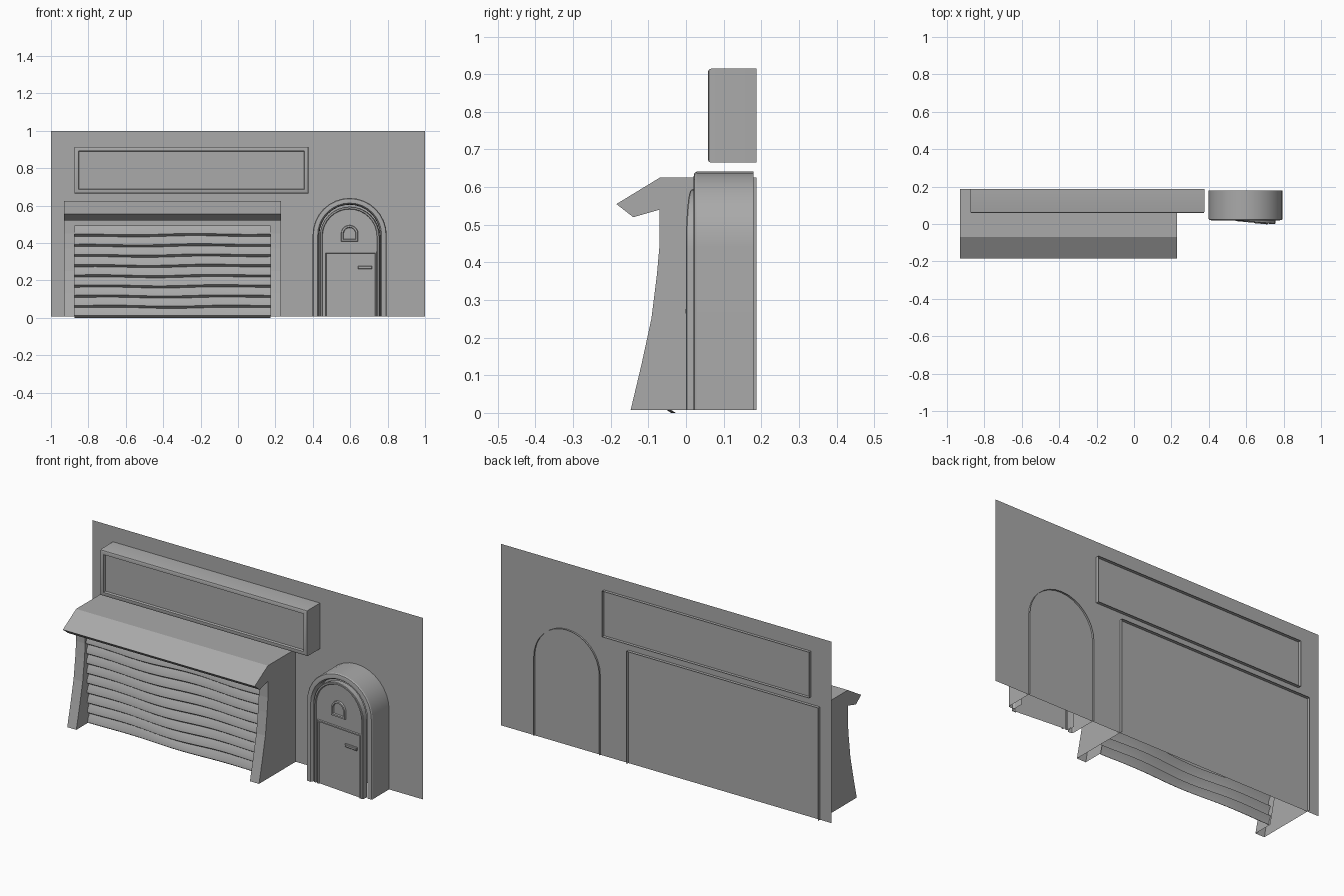
import bpy, bmesh, math
from mathutils import Vector

cube = bpy.data.objects.get("Cube")
if cube:
    bpy.data.objects.remove(cube, do_unlink=True)

grey = bpy.data.materials.new("plain_grey")
grey.use_nodes = True
grey.diffuse_color = (0.4, 0.4, 0.4, 1)
grey.node_tree.nodes["Principled BSDF"].inputs["Base Color"].default_value = (0.4, 0.4, 0.4, 1)

BASE, BACK = 0.008, 0.187


def loft(bm, rings, closed=False, cap=False):
    """Skin a strip of quads through successive rings of points."""
    rows = [[bm.verts.new(p) for p in ring] for ring in rings]
    for a, b in zip(rows, rows[1:]):
        n = len(a)
        for i in range(n if closed else n - 1):
            j = (i + 1) % n
            bm.faces.new((a[i], a[j], b[j], b[i]))
    if cap:
        bm.faces.new(rows[-1])


def finish(bm, name, location=(0, 0, 0), turn=0.0, smooth=False):
    """Weld, point the visible side to the front and add the object."""
    bmesh.ops.remove_doubles(bm, verts=bm.verts, dist=0.0001)
    bmesh.ops.recalc_face_normals(bm, faces=bm.faces)
    if sum(f.normal.y * f.calc_area() for f in bm.faces) > 1e-6:
        bmesh.ops.reverse_faces(bm, faces=bm.faces)
    mesh = bpy.data.meshes.new(name)
    bm.to_mesh(mesh)
    bm.free()
    mesh.materials.append(grey)
    ob = bpy.data.objects.new(name, mesh)
    bpy.context.collection.objects.link(ob)
    ob.location, ob.rotation_euler.z = location, turn
    if smooth:
        bpy.ops.object.select_all(action='DESELECT')
        ob.select_set(True)
        bpy.context.view_layer.objects.active = ob
        bpy.ops.object.shade_smooth_by_angle(angle=math.radians(30))
    return ob


def rect(x0, x1, z0, z1, y, inset=0):
    x0, x1, z0, z1 = x0 + inset, x1 - inset, z0 + inset, z1 - inset
    return [(x0, y, z0), (x0, y, z1), (x1, y, z1), (x1, y, z0)]


def arch(cx, radius, z0, spring, y, inset=0, steps=16):
    """Round-headed outline, from one foot over the top to the other."""
    r = radius - inset
    pts = [(cx - r, y, z0)]
    for i in range(steps + 1):
        a = math.pi * (1 - i / steps)
        pts.append((cx + r * math.cos(a), y, spring + r * math.sin(a)))
    return pts + [(cx + r, y, z0)]


# Flat backing wall
bm = bmesh.new()
bm.faces.new([bm.verts.new(p) for p in rect(-1, 1, BASE, 1, 0.17)])
finish(bm, "wall")

# Sign box with a recessed face
bm = bmesh.new()
steps = [(BACK, 0), (0.068, 0), (0.061, 0.002), (0.058, 0.009), (0.058, 0.022), (0.07, 0.025)]
loft(bm, [rect(-0.875, 0.377, 0.665, 0.915, y, d) for y, d in steps], True, True)
finish(bm, "sign_box", smooth=True)

# Shop frame: flared pillars, lintel and hood as one shell
X = [-0.93, -0.875, 0.175, 0.23]
pillar = [(-0.147, BASE), (-0.118, 0.13), (-0.092, 0.25), (-0.077, 0.37), (-0.07, 0.45), (-0.07, 0.49)]
hood = [(-0.07, 0.54), (-0.14, 0.52), (-0.185, 0.555), (-0.07, 0.625), (BACK, 0.625)]


def column(x, profile, push=0):
    return [(x, y + push, z) for y, z in profile]


bm = bmesh.new()
for a, b in ((0, 1), (2, 3)):
    loft(bm, [column(X[a], pillar), column(X[b], pillar)])
loft(bm, [column(x, pillar[-1:] + hood) for x in X])
for x in (X[0], X[3]):
    bm.faces.new([bm.verts.new(p) for p in column(x, pillar + hood + [(BACK, BASE)])])
# Reveal around the shutter opening
loft(bm, [column(X[1], pillar, d) + column(X[2], pillar[::-1], d) for d in (0, 0.11)])
finish(bm, "shop_frame")

# Dented roller shutter made of overlapping slats
SLATS, PITCH, COLS = 9, 0.0545, 28


def shutter_row(y, z):
    row = []
    for i in range(COLS + 1):
        t = i / COLS
        wave = math.sin(t * 9 + z * 5) * math.sin(math.pi * t)
        row.append((X[1] + (X[2] - X[1]) * t, y + 0.008 * wave,
                    max(0, z + 0.004 * wave * (z > 0.03))))
    return row


rows = []
for i in range(SLATS):
    z = i * PITCH
    back = -0.032 - 0.015 * i / SLATS
    rows += [shutter_row(back, z), shutter_row(back - 0.018, z + 0.012),
             shutter_row(back - 0.015, z + 0.03)]
rows.append(shutter_row(-0.047, SLATS * PITCH + 0.005))
bm = bmesh.new()
loft(bm, rows)
finish(bm, "roller_shutter", smooth=True)

# Arched door surround
bm = bmesh.new()
steps = [(0.18, 0), (0.028, 0), (0.022, 0.004), (0.02, 0.014), (0.02, 0.027), (0.03, 0.034), (0.075, 0.036)]
loft(bm, [arch(0.597, 0.198, BASE, 0.443, y, d) for y, d in steps])
finish(bm, "door_surround", smooth=True)

# Door leaf, standing slightly ajar about its hinge
HINGE, TURN = (0.437, 0.028, 0), -0.09
bm = bmesh.new()
steps = [(0.03, 0), (0.003, 0), (0, 0.003), (0, 0.011), (0.006, 0.014)]
loft(bm, [arch(0.16, 0.16, BASE, 0.435, y, d) for y, d in steps], False, True)
finish(bm, "door_leaf", HINGE, TURN, True)

# Moulding around the lower door panel
bm = bmesh.new()
for_steps = [(0.006, 0), (-0.001, 0.002), (-0.001, 0.009), (0.006, 0.013)]
loft(bm, [[(x, y, BASE if z < 0.1 else z) for x, y, z in rect(0.022, 0.308, BASE, 0.356, y, d)]
          for y, d in for_steps])
finish(bm, "door_panel_moulding", HINGE, TURN)

# Small arched door window
bm = bmesh.new()
steps = [(0.006, 0), (-0.003, 0.002), (-0.003, 0.011), (0.004, 0.014)]
loft(bm, [arch(0.16, 0.046, 0.408 + d, 0.45, y, d, 10) for y, d in steps], True, True)
finish(bm, "door_window", HINGE, TURN, True)

# Door handle
bm = bmesh.new()
steps = [(0.006, 0), (-0.002, 0), (-0.005, 0.003)]
loft(bm, [rect(0.205, 0.281, 0.262, 0.278, y, d) for y, d in steps], True, True)
finish(bm, "door_handle", HINGE, TURN)
